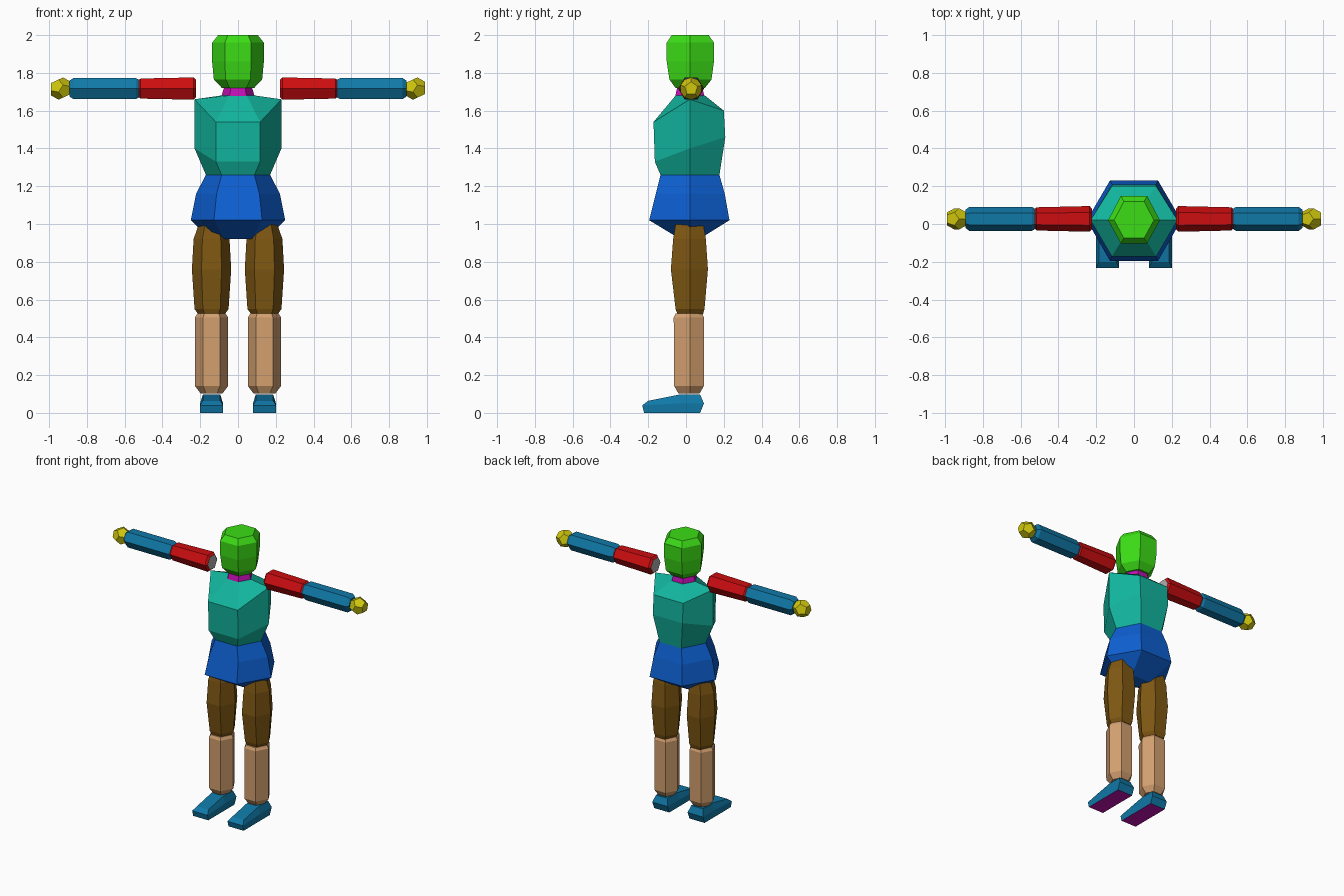
import bpy, bmesh, math
from mathutils import Matrix

cube = bpy.data.objects.get("Cube")
if cube:
    bpy.data.objects.remove(cube, do_unlink=True)


def material(name, r, g, b):
    m = bpy.data.materials.new(name)
    m.use_nodes = True
    m.diffuse_color = (r, g, b, 1)
    bsdf = next(n for n in m.node_tree.nodes if n.type == 'BSDF_PRINCIPLED')
    bsdf.inputs["Base Color"].default_value = (r, g, b, 1)
    return m


GREEN = material("green", 0.045, 0.72, 0.008)
MAGENTA = material("magenta", 0.53, 0.005, 0.45)
TEAL = material("teal", 0.006, 0.46, 0.34)
BLUE = material("royal blue", 0.004, 0.115, 0.64)
BROWN = material("brown", 0.21, 0.095, 0.006)
TAN = material("tan", 0.65, 0.35, 0.16)
RED = material("red", 0.61, 0.004, 0.005)
STEEL = material("steel blue", 0.005, 0.19, 0.39)
YELLOW = material("yellow", 0.63, 0.57, 0.004)
GREY = material("grey", 0.42, 0.42, 0.42)


def finish(name, bm, mats):
    bmesh.ops.recalc_face_normals(bm, faces=bm.faces[:])
    me = bpy.data.meshes.new(name)
    bm.to_mesh(me)
    bm.free()
    for m in mats:
        me.materials.append(m)
    ob = bpy.data.objects.new(name, me)
    bpy.context.scene.collection.objects.link(ob)
    return ob


def loft(name, rings, *mats):
    """Skin a stack of rings; a second material colours the first cap."""
    bm = bmesh.new()
    vs = [[bm.verts.new(p) for p in ring] for ring in rings]
    n = len(vs[0])
    for a, b in zip(vs, vs[1:]):
        for i in range(n):
            j = (i + 1) % n
            bm.faces.new((a[i], a[j], b[j], b[i]))
    cap = bm.faces.new(vs[0])
    bm.faces.new(vs[-1])
    if len(mats) > 1:
        cap.material_index = 1
    return finish(name, bm, mats)


def hexa(hx, yf, yb, z, zf=None, zb=None, cx=0.0):
    """Six-sided ring with corners at the sides, front and back edges flat."""
    zf, zb, ym, q = zf or z, zb or z, 0.02, hx * 0.51
    return [(cx + hx, ym, z), (cx + q, yb, zb), (cx - q, yb, zb),
            (cx - hx, ym, z), (cx - q, yf, zf), (cx + q, yf, zf)]


def arm_ring(x, k):
    """Six-sided ring around the arm axis, scaled by k."""
    return [(x, 0.027 + k * 0.066 * math.cos(i * math.pi / 3),
             1.717 + k * 0.066 * math.sin(i * math.pi / 3)) for i in range(6)]


def foot_ring(cx, half, toe, mid, heel):
    side = [toe, mid, heel]
    return ([(cx + half, y, z) for y, z in side]
            + [(cx - half, y, z) for y, z in reversed(side)])


# Head, neck and trunk
loft("head", [hexa(0.085, -0.055, 0.1, 1.72), hexa(0.128, -0.088, 0.135, 1.765),
              hexa(0.137, -0.102, 0.148, 1.86), hexa(0.137, -0.102, 0.148, 1.96),
              hexa(0.105, -0.075, 0.12, 2.0)], GREEN)
loft("neck", [hexa(0.092, -0.06, 0.1, 1.665), hexa(0.065, -0.04, 0.08, 1.75)], MAGENTA)
loft("torso", [hexa(0.17, -0.135, 0.177, 1.26),
               hexa(0.23, -0.165, 0.208, 1.4, 1.33, 1.46),
               hexa(0.23, -0.172, 0.2, 1.66, 1.54, 1.6),
               hexa(0.09, -0.055, 0.1, 1.68)], TEAL)
loft("pelvis", [hexa(0.145, -0.03, 0.07, 0.92),
                hexa(0.25, -0.195, 0.23, 1.02),
                hexa(0.222, -0.16, 0.205, 1.16),
                hexa(0.17, -0.135, 0.177, 1.26)], BLUE)

for side, s in (("left", 1), ("right", -1)):
    # Legs
    cx = s * 0.14
    loft(side + "_thigh", [hexa(0.07, -0.045, 0.09, 0.522, cx=cx),
                           hexa(0.09, -0.055, 0.098, 0.55, cx=cx),
                           hexa(0.104, -0.08, 0.116, 0.76, cx=cx),
                           hexa(0.095, -0.068, 0.105, 0.92, cx=cx),
                           hexa(0.068, -0.055, 0.092, 1.0, cx=cx)], BROWN)
    loft(side + "_shin", [hexa(0.058, -0.04, 0.072, 0.103, cx=cx),
                          hexa(0.088, -0.063, 0.095, 0.143, cx=cx),
                          hexa(0.088, -0.065, 0.095, 0.505, cx=cx),
                          hexa(0.075, -0.055, 0.085, 0.525, cx=cx)], TAN)
    loft(side + "_foot",
         [foot_ring(cx, 0.06, (-0.222, 0), (-0.035, 0), (0.075, 0)),
          foot_ring(cx, 0.061, (-0.232, 0.04), (-0.035, 0.05), (0.095, 0.05)),
          foot_ring(cx, 0.046, (-0.2, 0.064), (-0.035, 0.097), (0.075, 0.097))],
         STEEL, MAGENTA)
    # Arms
    loft(side + "_upper_arm", [arm_ring(s * x, k) for x, k in
                               ((0.222, 0.82), (0.235, 1.03), (0.515, 0.93), (0.525, 0.8))],
         RED, GREY)
    loft(side + "_forearm", [arm_ring(s * x, k) for x, k in
                             ((0.522, 0.8), (0.54, 0.96), (0.872, 0.96), (0.893, 0.72))],
         STEEL)
    # Hand: twelve pentagons, made from the face centres of an icosahedron
    ico = bmesh.new()
    bmesh.ops.create_icosphere(ico, subdivisions=1, radius=1)
    centres = [f.calc_center_median().normalized() for f in ico.faces]
    ico.free()
    bm = bmesh.new()
    for c in centres:
        bm.verts.new(c * 0.0645)
    bmesh.ops.convex_hull(bm, input=bm.verts[:])
    bmesh.ops.dissolve_limit(bm, angle_limit=0.05, verts=bm.verts[:], edges=bm.edges[:])
    bm.transform(Matrix.Translation((s * 0.938, 0.027, 1.717))
                 @ Matrix.Diagonal((1.0, 0.93, 0.93, 1.0))
                 @ Matrix.Rotation(s * math.pi / 2, 4, 'Y'))
    finish(side + "_hand", bm, [YELLOW])
